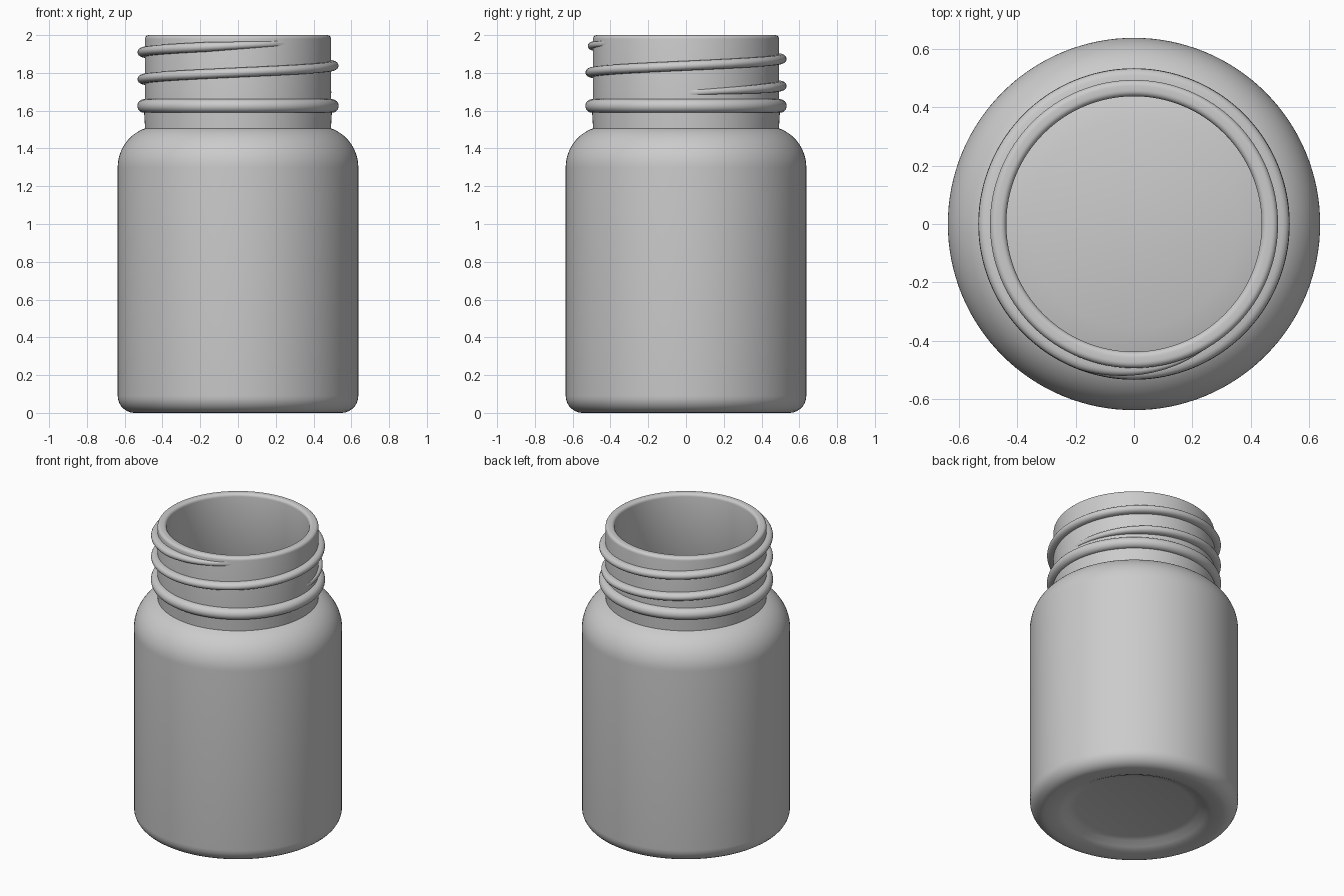
import bpy, bmesh
from math import sin, cos, pi, radians

if "Cube" in bpy.data.objects:
    bpy.data.objects.remove(bpy.data.objects["Cube"])

SEG = 128


def arc(cx, cz, rx, rz, a0, a1, n=8):
    """Points of an elliptical arc in the (radius, height) plane."""
    return [(cx + rx * cos(radians(a0 + (a1 - a0) * i / n)),
             cz + rz * sin(radians(a0 + (a1 - a0) * i / n))) for i in range(n + 1)]


def finish(name, bm):
    bmesh.ops.recalc_face_normals(bm, faces=bm.faces)
    mesh = bpy.data.meshes.new(name)
    bm.to_mesh(mesh)
    bm.free()
    obj = bpy.data.objects.new(name, mesh)
    bpy.context.collection.objects.link(obj)
    bpy.ops.object.select_all(action='DESELECT')
    obj.select_set(True)
    bpy.context.view_layer.objects.active = obj
    bpy.ops.object.shade_smooth_by_angle(angle=radians(35))
    return obj


def lathe(name, profile):
    """Revolve a profile around z; the ends may lie on the axis."""
    bm = bmesh.new()
    verts = [bm.verts.new((r, 0, z)) for r, z in profile]
    edges = [bm.edges.new(p) for p in zip(verts, verts[1:])]
    bmesh.ops.spin(bm, geom=verts + edges, cent=(0, 0, 0), axis=(0, 0, 1),
                   angle=2 * pi, steps=SEG, use_duplicate=False)
    bmesh.ops.remove_doubles(bm, verts=bm.verts, dist=1e-4)
    return finish(name, bm)


# Bottle shell: recessed base, body, shoulder, neck with bead, lip, inner wall
outer = [(0, 0.05), (0.36, 0.05), (0.40, 0.04), (0.44, 0.018), (0.475, 0.004)]
outer += arc(0.547, 0.09, 0.09, 0.09, -100, 0)              # heel
outer += arc(0.417, 1.30, 0.22, 0.22, 0, 70, 14)            # shoulder
outer += [(0.493, 1.52)]
outer += arc(0.497, 1.625, 0.036, 0.036, -90, 90, 12)       # bead
outer += [(0.493, 1.662)]
outer += arc(0.473, 1.98, 0.02, 0.02, 0, 90, 5)             # lip
inner = arc(0.457, 1.98, 0.02, 0.02, 90, 180, 5)
inner += [(0.437, 1.47)]
inner += arc(0.405, 1.29, 0.18, 0.175, 78, 0, 12)
inner += arc(0.505, 0.14, 0.08, 0.08, 0, -90)
inner += [(0.44, 0.075), (0.36, 0.10), (0, 0.10)]
lathe("bottle_shell", outer + inner)

# Screw thread: rounded ridge climbing counter-clockwise, fading at both ends
START, END, PITCH, Z0, HALF = 0, 660, 0.143, 1.695, 0.026
STEPS, CROSS = 260, 10
bm = bmesh.new()
rings = []
for i in range(STEPS + 1):
    deg = START + (END - START) * i / STEPS
    fade = min(1, (deg - START) / 60, (END - deg) / 50)
    out = 0.042 * max(fade, 0.04) ** 0.8
    half = HALF * (0.45 + 0.55 * fade)
    a, z = radians(deg), Z0 + PITCH * deg / 360
    ring = []
    for k in range(CROSS + 1):
        t = pi * k / CROSS - pi / 2
        r = 0.490 + out * cos(t) ** 0.7 if 0 < k < CROSS else 0.487
        ring.append(bm.verts.new((r * cos(a), r * sin(a), z + half * sin(t))))
    rings.append(ring)
for p, q in zip(rings, rings[1:]):
    for k in range(CROSS):
        bm.faces.new((p[k], q[k], q[k + 1], p[k + 1]))
    bm.faces.new((p[CROSS], q[CROSS], q[0], p[0]))
bm.faces.new(rings[0])
bm.faces.new(rings[-1])
finish("screw_thread", bm)
